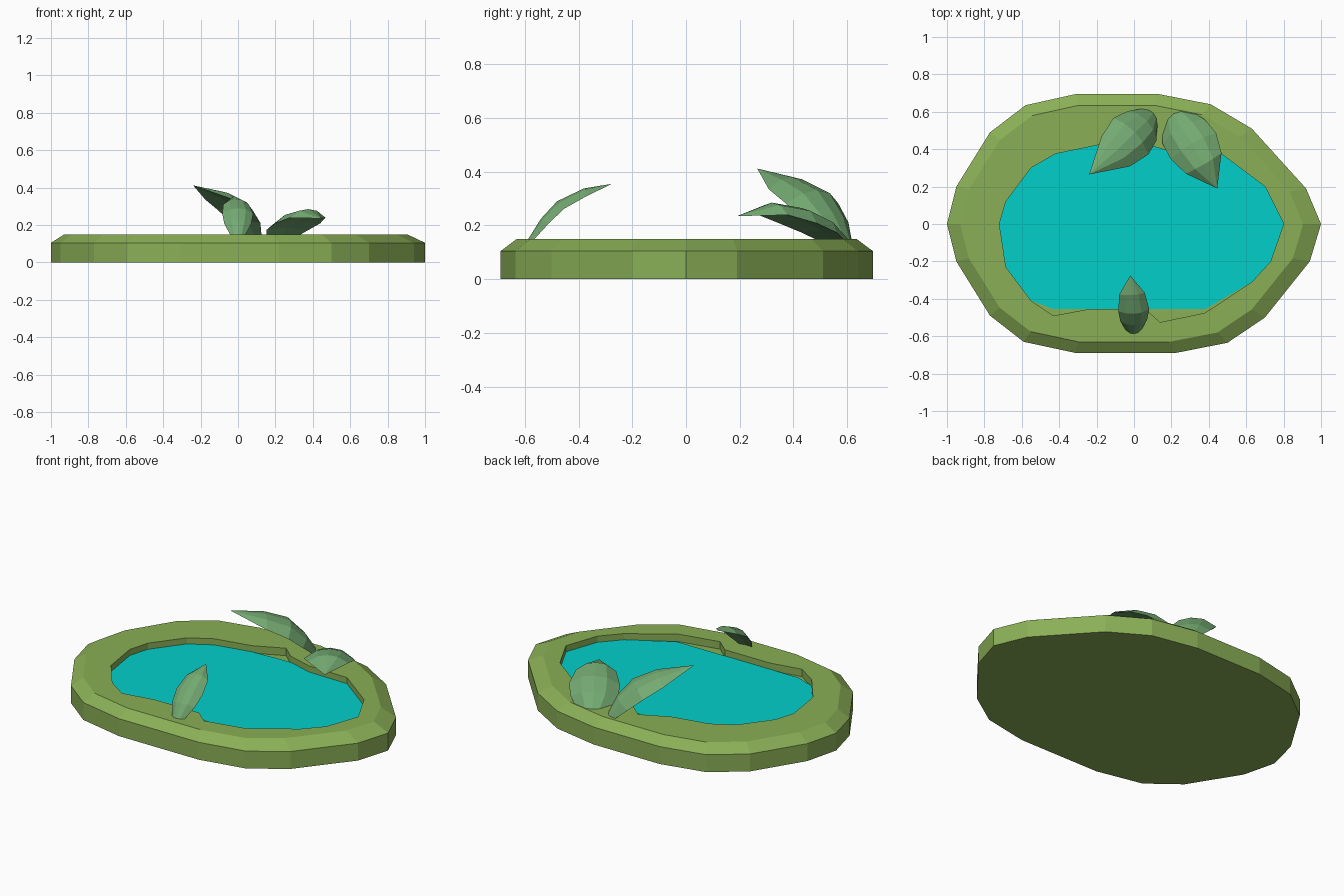
import bpy, bmesh
from mathutils import Vector

if "Cube" in bpy.data.objects:
    bpy.data.objects.remove(bpy.data.objects["Cube"])


def material(name, srgb):
    m = bpy.data.materials.new(name)
    lin = [((c / 255 + 0.055) / 1.055) ** 2.4 for c in srgb]
    m.diffuse_color = (*lin, 1)
    m.use_nodes = True
    m.node_tree.nodes["Principled BSDF"].inputs["Base Color"].default_value = m.diffuse_color
    return m


GRASS = material("grass_green", (138, 175, 86))
WATER = material("water_teal", (0, 208, 202))
LEAF = material("leaf_green", (116, 170, 114))


def finish(bm, name, mat):
    bmesh.ops.recalc_face_normals(bm, faces=bm.faces)
    me = bpy.data.meshes.new(name)
    bm.to_mesh(me)
    bm.free()
    me.materials.append(mat)
    ob = bpy.data.objects.new(name, me)
    bpy.context.collection.objects.link(ob)


def ring(bm, pts, z):
    return [bm.verts.new((x, y, z)) for x, y in pts]


def bridge(bm, a, b):
    n = len(a)
    for i in range(n):
        j = (i + 1) % n
        bm.faces.new((a[i], a[j], b[j], b[i]))


# Outlines of the bank and the pool, anticlockwise
outer = [(1, 0), (.92, .19), (.63, .51), (.41, .64), (.13, .695), (-.31, .695),
         (-.58, .635), (-.77, .49), (-.95, .2), (-1, 0), (-.95, -.2), (-.77, -.49),
         (-.59, -.63), (-.31, -.69), (.22, -.69), (.50, -.635), (.70, -.5), (.94, -.2)]
pool = [(.80, 0), (.70, .2), (.46, .38), (.2, .385), (.12, .41), (.05, .43),
        (-.03, .50), (-.2, .42), (-.42, .375), (-.55, .30), (-.685, .12), (-.72, 0),
        (-.685, -.23), (-.55, -.41), (-.43, -.49), (-.24, -.455), (.06, -.455),
        (.14, -.525), (.38, -.475), (.63, -.31), (.73, -.2)]
top = [(x * .917 - .012, y * .913) for x, y in outer]

# Bank: outer wall, chamfer, flat rim, inner wall and floor
bm = bmesh.new()
base, mid, rim = ring(bm, outer, 0), ring(bm, outer, .105), ring(bm, top, .15)
lip, floor = ring(bm, pool, .15), ring(bm, pool, .105)
bridge(bm, base, mid)
bridge(bm, mid, rim)
bridge(bm, floor, lip)
bm.faces.new(base)
bm.faces.new(floor)
edges = [bm.edges.get((r[i - 1], r[i])) for r in (rim, lip) for i in range(len(r))]
bmesh.ops.triangle_fill(bm, edges=edges, use_beauty=True)
finish(bm, "pond_bank", GRASS)

# Water sheet, cut straight along the front and back
bm = bmesh.new()
bm.faces.new(ring(bm, [(x, min(max(y, -.455), .43)) for x, y in pool], .113))
finish(bm, "water", WATER)


# Leaf: arched blade swept along a bent spine, closed underneath
def leaf(name, spine, widths):
    bm = bmesh.new()
    spine = [Vector(p) for p in spine]
    d = spine[-1] - spine[0]
    side = Vector((d.y, -d.x, 0)).normalized()
    rows = []
    for i, w in enumerate(widths):
        t = (spine[i + 1] - spine[max(i - 1, 0)]).normalized()
        up = side.cross(t)
        section = [(-1, -.42), (-.5, -.08), (0, 0), (.5, -.08), (1, -.42), (0, -.32)]
        rows.append([bm.verts.new(spine[i] + side * (u * w) + up * (v * w))
                     for u, v in section])
    for a, b in zip(rows, rows[1:]):
        bridge(bm, a, b)
    bm.faces.new(rows[0])
    tip = bm.verts.new(spine[-1])
    last = rows[-1]
    for i in range(6):
        bm.faces.new((last[i - 1], last[i], tip))
    finish(bm, name, LEAF)


leaf("front_leaf", [(0, -.59, .145), (0, -.54, .225), (0, -.48, .29),
                    (-.01, -.38, .338), (-.02, -.275, .355)], [.035, .072, .083, .068])
leaf("back_left_leaf", [(.105, .595, .145), (.07, .55, .24), (.005, .49, .33),
                        (-.09, .395, .38), (-.24, .265, .412)], [.05, .11, .135, .11])
leaf("back_right_leaf", [(.21, .595, .145), (.25, .52, .22), (.31, .43, .265),
                         (.375, .32, .285), (.445, .19, .235)], [.075, .13, .14, .11])
